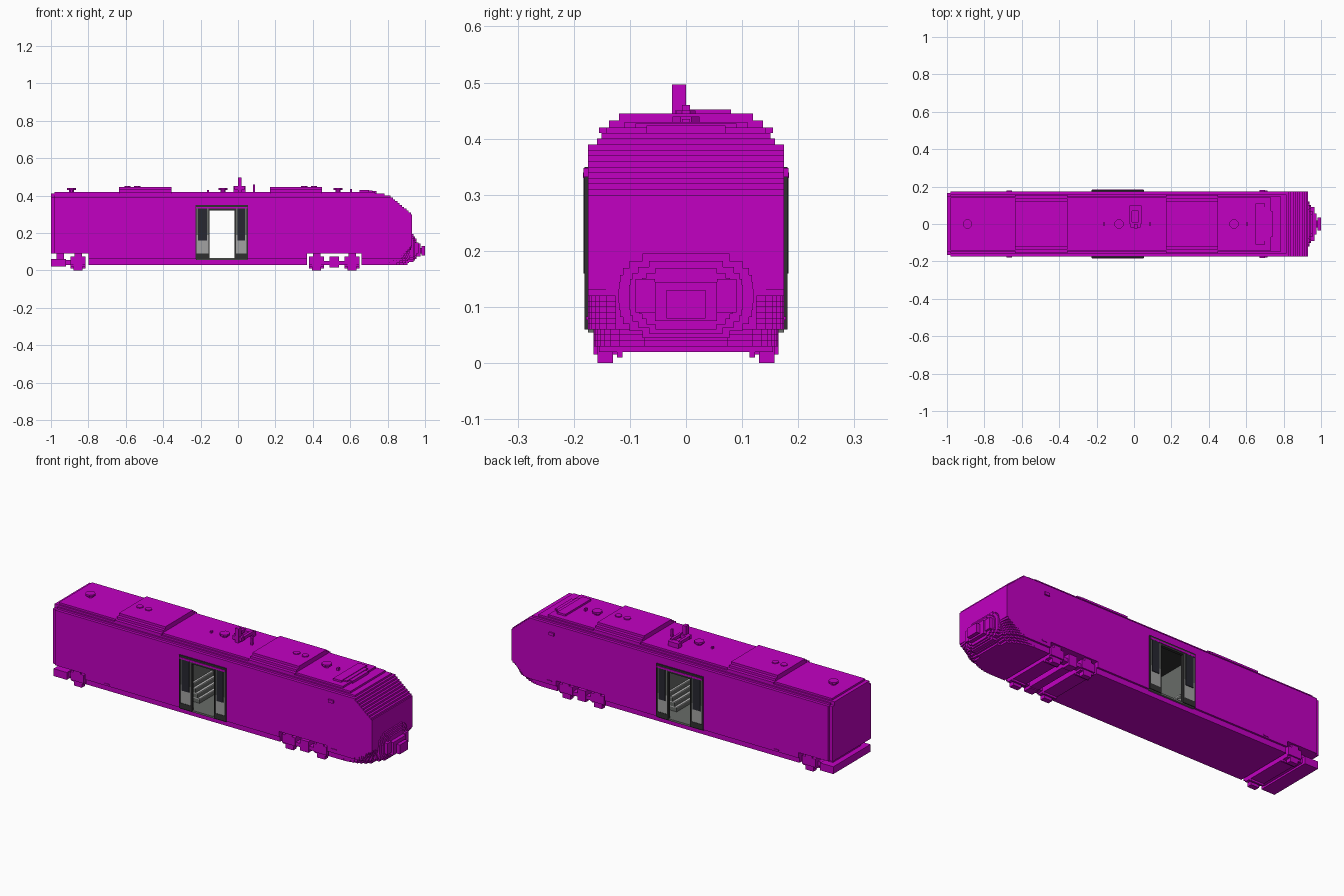
import bpy, bmesh, math
from mathutils import Matrix

cube = bpy.data.objects.get("Cube")
if cube:
    bpy.data.objects.remove(cube, do_unlink=True)


def material(name, red, green, blue):
    made = bpy.data.materials.new(name)
    made.use_nodes = True
    made.diffuse_color = (red, green, blue, 1)
    shader = made.node_tree.nodes["Principled BSDF"]
    shader.inputs["Base Color"].default_value = made.diffuse_color
    return made


magenta = material("magenta paint", 0.54, 0, 0.54)
dark = material("dark frame", 0.03, 0.03, 0.03)
glass = material("dark glass", 0.02, 0.02, 0.03)
grey = material("light grey door", 0.36, 0.36, 0.36)
lining = material("grey lining", 0.14, 0.15, 0.14)
pale = material("pale step edge", 0.5, 0.5, 0.5)

# Main dimensions shared by many parts
step = 0.01
rear, cab = -1, 0.93
side = 0.175
skirt, arch, roof = 0.03, 0.09, 0.42
sill, lintel = 0.06, 0.34
room_rear, room_front = -0.225, 0.05
way_rear, way_front = -0.155, -0.015


def finish(name, mesh_data, paint):
    mesh = bpy.data.meshes.new(name)
    mesh_data.to_mesh(mesh)
    mesh_data.free()
    mesh.materials.append(paint)
    part = bpy.data.objects.new(name, mesh)
    bpy.context.collection.objects.link(part)


def add_box(target, start, end, right, left, low, high):
    size = Matrix.Diagonal((end - start, left - right, high - low, 1))
    middle = Matrix.Translation(((start + end) / 2, (right + left) / 2, (low + high) / 2))
    bmesh.ops.create_cube(target, size=1, matrix=middle @ size)


def block(name, paint, start, end, low, high, half):
    """One box running across the whole width."""
    target = bmesh.new()
    add_box(target, start, end, -half, half, low, high)
    finish(name, target, paint)


def pair(name, paint, start, end, low, high, inner, outer):
    """Matching boxes on the right and left sides."""
    target = bmesh.new()
    add_box(target, start, end, inner, outer, low, high)
    add_box(target, start, end, -outer, -inner, low, high)
    finish(name, target, paint)


def disc(name, x, radius, low, high):
    target = bmesh.new()
    place = Matrix.Translation((x, 0, (low + high) / 2)) @ Matrix.Rotation(math.pi / 8, 4, "Z")
    bmesh.ops.create_cone(target, cap_ends=True, segments=8, radius1=radius, radius2=radius,
                          depth=high - low, matrix=place)
    finish(name, target, magenta)


# Body shell: stacked layers with a stepped roof edge, sloping cab and rounded chin
def half_width(z):
    if z < sill:
        return side - step
    return side - step * max(0, math.ceil((z - 0.385) / step)) * 0.8


def nose_x(z):
    chin = max(0, sill - z)
    slope = max(0, z - 0.3) * 1.2
    brow = max(0, z - 0.4) * 4
    return cab - chin - slope - brow


def rounded_chin(target, nose, depth, half, low, high):
    """Short slices that narrow along an elliptical plan."""
    slices = 8
    for index in range(slices):
        begin, end = index / slices, (index + 1) / slices
        width = half * (0.45 + 0.55 * math.sqrt(1 - end * end))
        add_box(target, nose - depth * (1 - begin), nose - depth * (1 - end), -width, width, low, high)


body = bmesh.new()
for layer in range(round((roof - skirt) / step)):
    low = skirt + layer * step
    high = low + step
    middle = (low + high) / 2
    half, nose = half_width(middle), nose_x(middle)
    depth = max(0, 0.16 - (middle - skirt) * 1.6)
    shoulder = nose - depth
    if middle < arch:
        spans = [(-0.8, 0.37), (0.66, shoulder)]
    else:
        spans = [(rear + step * 2, shoulder)]
    for start, end in spans:
        if start < room_rear and sill < middle < lintel:
            add_box(body, start, room_rear, -half, half, low, high)
            start = room_front
        add_box(body, start, end, -half, half, low, high)
    if depth > 0:
        rounded_chin(body, nose, depth, half, low, high)
finish("body", body, magenta)

# Flat rear end panel with stepped top corners
for name, top, inset in (("rear_end", 0.39, step), ("rear_end_top", roof - step, step * 2.5)):
    block(name, magenta, rear, rear + step * 2, arch, top, side - inset)

# Roof equipment covers, each with two round caps
for name, middle, shift in (("rear_roof_cover", -0.495, -0.07), ("front_roof_cover", 0.31, 0.07)):
    start, end = middle - 0.14, middle + 0.14
    for tier in range(3):
        block(f"{name}_tier_{tier}", magenta, start, end, roof - step, roof + tier * step * 1.25,
              side - step * 2 * (1 + tier * 0.9))
    for label, offset in (("rear", -0.026), ("front", 0.026)):
        disc(f"{name}_{label}_cap", middle + shift + offset, step * 1.8, roof, roof + step * 3)

# Roof vents: thin stem with a wider cap
for name, x in (("rear_vent", -0.89), ("middle_vent", -0.08), ("front_vent", 0.535)):
    disc(name + "_stem", x, step * 1.5, roof - step, roof + step)
    disc(name + "_cap", x, step * 2.6, roof + step, roof + step * 2)

# Cab roof unit, narrowing towards the nose
for tier in range(3):
    front = 0.7 + tier * step * 2
    block(f"cab_roof_unit_{tier}", magenta, 0.65, front, roof - step * 2, roof + step * (1 - tier / 3),
          0.11 - tier * step * 2)

# Aerials on the roof
for name, x, height in (("tall_aerial", 0.085, step * 4), ("short_aerial", 0.605, step * 1.5),
                        ("rear_aerial", -0.16, step)):
    block(name, magenta, x - step / 2, x + step / 2, roof - step, roof + height, step * 0.7)
mast = bmesh.new()
add_box(mast, 0, step * 2, -step * 2.5, 0, roof - step, roof + step * 7.7)
add_box(mast, -step * 2, step * 3.5, -step * 2, step, roof + step, roof + step * 3)
for rail in (-step * 2.5, step * 2.5):
    add_box(mast, rail, rail + step * 1.5, 0, step * 8, roof + step * 1.5, roof + step * 3.2)
add_box(mast, -step * 2.5, step * 4, step * 7, step * 10, roof - step, roof + step * 2.5)
finish("roof_mast", mast, magenta)

# Bulged front cover: stepped oval plates, each smaller and further forward
cover = bmesh.new()
for plate in range(3):
    rows = 12
    tall = 0.075 - plate * step
    wide = 0.12 - plate * step * 1.8
    for row in range(rows):
        begin, end = row / rows * 2 - 1, (row + 1) / rows * 2 - 1
        bend = min(abs(begin), abs(end))
        half = wide * math.sqrt(1 - bend ** 3)
        height = 0.12 + plate * step / -4
        add_box(cover, cab - step * 3, cab + step * (plate + 1) * 0.8, -half, half,
                height + begin * tall, height + end * tall)
finish("front_cover", cover, magenta)
pair("front_buffers", magenta, cab, cab + step * 3.5, arch, 0.15, 0.055, arch)

# Coupler
block("coupler_mount", magenta, cab, cab + step * 4.5, 0.075, 0.145, 0.055)
block("coupler_neck", magenta, cab + step * 4, 1 - step, arch, 0.12, step * 2)
block("coupler_head", magenta, 1 - step * 2, 1, 0.08, 0.13, step * 3.5)


# Wheel sets: cross beam, axle boxes, brake hangers and small wheel feet
def wheel_set(name, x):
    reach = step * 4
    block(name + "_beam", magenta, x - reach, x + reach, step * 2, step * 5, side - step * 2)
    pair(name + "_axle_box", magenta, x - reach, x + reach, skirt, step * 7.5, 0.12, side - step)
    pair(name + "_spring", magenta, x - reach / 2, x + reach / 2, sill, arch, 0.12, side - step)
    pair(name + "_feet", magenta, x - reach * 0.6, x + reach * 0.6, 0, skirt, 0.13, 0.158)
    pair(name + "_hanger", magenta, x - reach, x + reach, step, sill, 0.113, 0.123)


for name, x in (("rear_wheels", -0.855), ("middle_wheels", 0.42), ("front_wheels", 0.61)):
    wheel_set(name, x)

# Frames that join the wheel sets
block("front_bogie_beam", magenta, 0.49, 0.54, step * 2, sill, 0.15)
pair("front_bogie_rail", magenta, 0.46, 0.57, skirt, step * 5, 0.125, 0.16)
pair("front_bogie_spring", magenta, 0.49, 0.54, step * 1.5, step * 7.5, 0.12, side - step)
block("rear_bogie_plate", magenta, rear, rear + step * 8, step * 2, sill, 0.16)
block("rear_bogie_pivot", magenta, rear + skirt, rear + step * 7, step * 5, arch, 0.12)
block("rear_bogie_link", magenta, rear + step * 7, rear + step * 12, skirt, step * 5.5, 0.14)

# Small side fittings
for name, x, z, proud in (("rear_hatch", -0.667, 0.07, 0.3), ("cab_hatch", 0.7, 0.08, 0.3),
                          ("cab_light", 0.685, lintel, 0.8)):
    pair(name, magenta, x - step * 1.5, x + step * 1.5, z - step * proud, z + step * proud,
         side - step, side + step * proud)

# Doorway: surround and sliding leaves standing open on both sides
edge = side + step * 0.6
back = side - step
pair("door_header", dark, room_rear, room_front, lintel - step / 2, lintel + step, back, edge)
pair("door_top_strip", magenta, room_rear, room_front, lintel - step, lintel, back, edge + step / 4)
pair("door_inner_header", dark, way_rear, way_front, lintel - step * 2, lintel, back, edge)
for name, x in (("rear_post", room_rear), ("front_post", room_front),
                ("rear_jamb", way_rear), ("front_jamb", way_front)):
    pair(name, dark, x - step / 3, x + step / 3, sill, lintel + step, back, edge)
for name, start, end in (("rear_door", room_rear, way_rear), ("front_door", way_front, room_front)):
    pair(name + "_foot", dark, start, end, sill, arch, back, edge)
    pair(name + "_panel", grey, start, end, arch, 0.19, back, edge - step / 5)
    pair(name + "_upper", lining, start, end, 0.19, lintel, back, edge - step / 5)
    pair(name + "_window", glass, start + step * 1.2, end - step * 1.2, 0.16, lintel - step,
         side, edge + step / 5)

# Vestibule lining, floor and ceiling
thin = step / 2
block("vestibule_rear_wall", lining, room_rear, room_rear + thin, sill, lintel, back)
block("vestibule_front_wall", lining, room_front - thin, room_front, sill, lintel, back)
block("vestibule_floor", lining, room_rear, room_front, sill - thin, sill + thin, side)
block("vestibule_ceiling", dark, room_rear, room_front, lintel - step, lintel + thin, back)

# Interior steps at both ends of the vestibule
for tread in range(4):
    low = sill + thin + tread * step * 2.5
    high = low + step * 2
    run = step * (5.5 - tread * 1.3)
    for name, start in (("rear_step", room_rear), ("front_step", room_front - run)):
        block(f"{name}_{tread}", lining, start, start + run, low, high, side / 2)
        block(f"{name}_edge_{tread}", pale, start, start + run, high, high + thin, side / 2)
